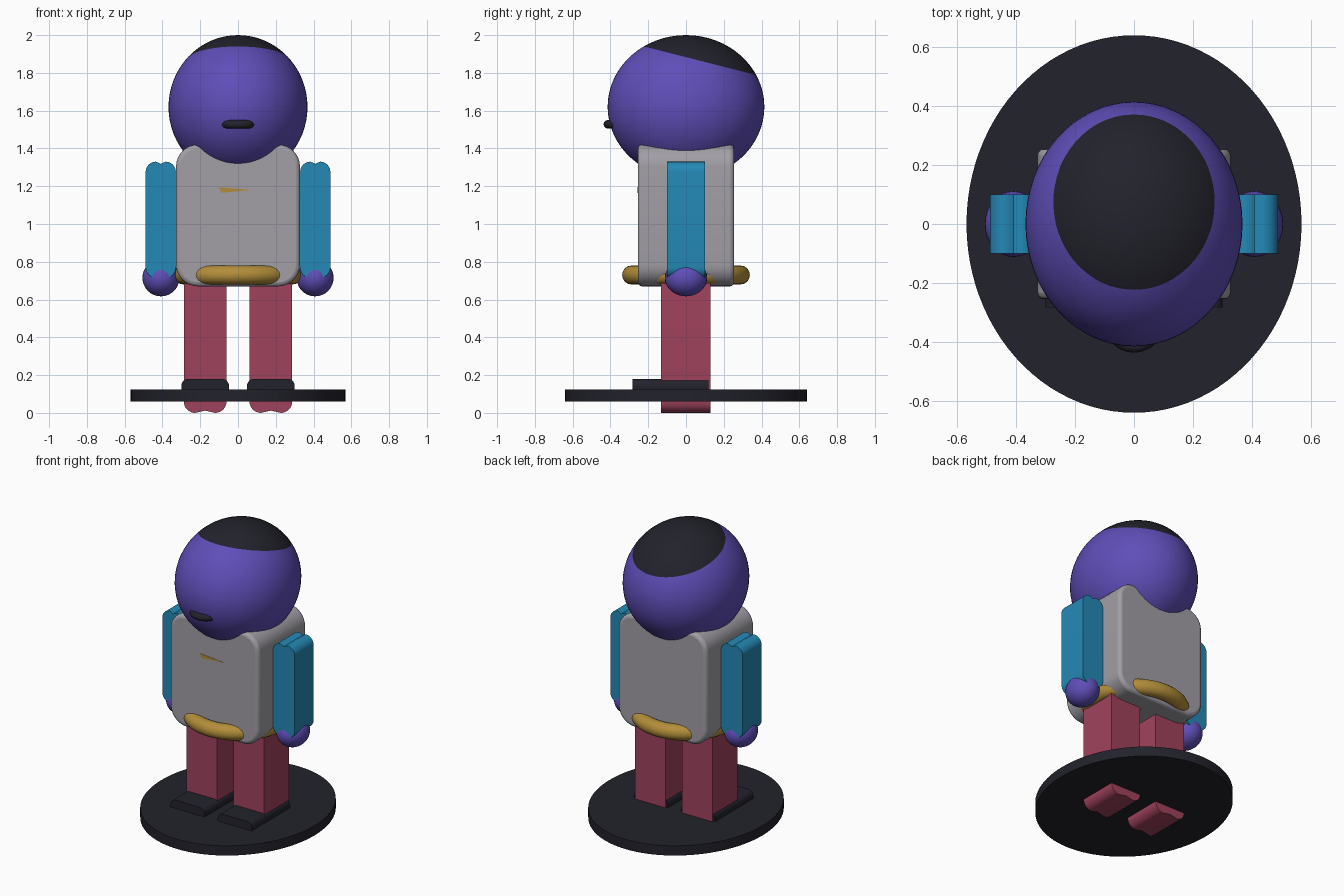
import bpy, bmesh, math
from mathutils import Vector

if "Cube" in bpy.data.objects:
    bpy.data.objects.remove(bpy.data.objects["Cube"])


def mat(name, rgb):
    m = bpy.data.materials.new(name)
    m.diffuse_color = (*rgb, 1)
    m.use_nodes = True
    m.node_tree.nodes["Principled BSDF"].inputs["Base Color"].default_value = m.diffuse_color
    return m


PURPLE = mat("purple", (0.115, 0.075, 0.48))
DARK = mat("charcoal", (0.016, 0.016, 0.025))
GREY = mat("grey", (0.36, 0.345, 0.38))
BLUE = mat("blue", (0.018, 0.25, 0.47))
RED = mat("dark_red", (0.35, 0.055, 0.108))
GOLD = mat("gold", (0.45, 0.27, 0.042))


def finish(ob, name, material, smooth=True):
    ob.name = name
    ob.data.materials.append(material)
    bpy.ops.object.select_all(action='DESELECT')
    ob.select_set(True)
    bpy.context.view_layer.objects.active = ob
    bpy.ops.object.transform_apply(location=True, rotation=True, scale=True)
    if smooth:
        bpy.ops.object.shade_smooth_by_angle(angle=math.radians(35))
    return ob


def ball(name, loc, size, material, seg=48):
    bpy.ops.mesh.primitive_uv_sphere_add(segments=seg, ring_count=seg // 2, radius=1, location=loc)
    ob = bpy.context.object
    ob.scale = size
    return finish(ob, name, material)


def ring(name, loc, major, minor, material):
    bpy.ops.mesh.primitive_torus_add(location=loc, major_radius=major, minor_radius=minor,
                                     major_segments=64, minor_segments=20)
    return finish(bpy.context.object, name, material)


def slab(name, cx, half, y0, y1, z0, z1, rad, material, dip=0.0, bevel=0.0):
    """Rounded outline in x and z, extruded along y; dip notches top and bottom centre."""
    pts = []
    corners = [(half - rad, z0 + rad, -90), (half - rad, z1 - rad, 0),
               (-half + rad, z1 - rad, 90), (-half + rad, z0 + rad, 180)]
    for i, (x, z, start) in enumerate(corners):
        for k in range(9):
            a = math.radians(start + 90 * k / 8)
            pts.append((cx + x + rad * math.cos(a), z + rad * math.sin(a)))
        if dip and i == 1:
            pts.append((cx, z1 - dip))
        if dip and i == 3:
            pts.append((cx, z0 + dip))
    bm = bmesh.new()
    face = bm.faces.new([bm.verts.new((x, y0, z)) for x, z in pts])
    res = bmesh.ops.extrude_face_region(bm, geom=[face])
    bmesh.ops.translate(bm, vec=(0, y1 - y0, 0),
                        verts=[g for g in res["geom"] if isinstance(g, bmesh.types.BMVert)])
    bmesh.ops.recalc_face_normals(bm, faces=bm.faces)
    me = bpy.data.meshes.new(name)
    bm.to_mesh(me)
    bm.free()
    ob = bpy.data.objects.new(name, me)
    bpy.context.collection.objects.link(ob)
    finish(ob, name, material)
    if bevel:
        b = ob.modifiers.new("soft_edges", 'BEVEL')
        b.width, b.segments, b.limit_method, b.angle_limit = bevel, 3, 'ANGLE', math.radians(40)
    return ob


# Oval base
bpy.ops.mesh.primitive_cylinder_add(vertices=96, radius=1, depth=0.065, location=(0, 0, 0.0925))
base = bpy.context.object
base.scale = (0.568, 0.64, 1)
finish(base, "base", DARK)

# Head, with a tilted cap of hair cut into its surface
head = ball("head", (0, 0, 1.62), (0.368, 0.415, 0.38), PURPLE, 64)
head.data.materials.append(DARK)
point = Vector((0, -0.215, 1.938))
normal = Vector((0, 0.15, 0.59)).normalized()
bm = bmesh.new()
bm.from_mesh(head.data)
bmesh.ops.bisect_plane(bm, geom=bm.verts[:] + bm.edges[:] + bm.faces[:],
                       plane_co=point, plane_no=normal)
for f in bm.faces:
    f.material_index = int((f.calc_center_median() - point).dot(normal) > 0)
bm.to_mesh(head.data)
bm.free()

# Mouth and belt: rings partly sunk into the head and torso
ring("mouth", (0, -0.336, 1.528), 0.078, 0.022, DARK)
ring("belt", (0, 0, 0.73), 0.288, 0.05, GOLD)

# Torso
slab("torso", 0, 0.328, -0.255, 0.255, 0.67, 1.42, 0.115, GREY, bevel=0.022)

# Chest badge: a thin tapered plate
bm = bmesh.new()
f = bm.faces.new([bm.verts.new((x, -0.257, z)) for x, z in
                  [(-0.09, 1.165), (0.07, 1.18), (-0.1, 1.195)]])
res = bmesh.ops.extrude_face_region(bm, geom=[f])
bmesh.ops.translate(bm, vec=(0, 0.005, 0),
                    verts=[g for g in res["geom"] if isinstance(g, bmesh.types.BMVert)])
bmesh.ops.recalc_face_normals(bm, faces=bm.faces)
me = bpy.data.meshes.new("badge")
bm.to_mesh(me)
bm.free()
badge = bpy.data.objects.new("badge", me)
bpy.context.collection.objects.link(badge)
finish(badge, "badge", GOLD, smooth=False)

# Limbs on both sides
for side, s in (("left", -1), ("right", 1)):
    slab(side + "_arm", s * 0.409, 0.08, -0.1, 0.1, 0.715, 1.33, 0.055, BLUE, dip=0.012)
    ball(side + "_hand", (s * 0.408, 0, 0.715), (0.098, 0.112, 0.098), PURPLE, 32)
    slab(side + "_leg", s * 0.174, 0.113, -0.133, 0.131, 0.0, 0.75, 0.06, RED, dip=0.012)
    slab(side + "_shoe", s * 0.174, 0.126, -0.283, 0.12, 0.095, 0.18, 0.036, DARK)
